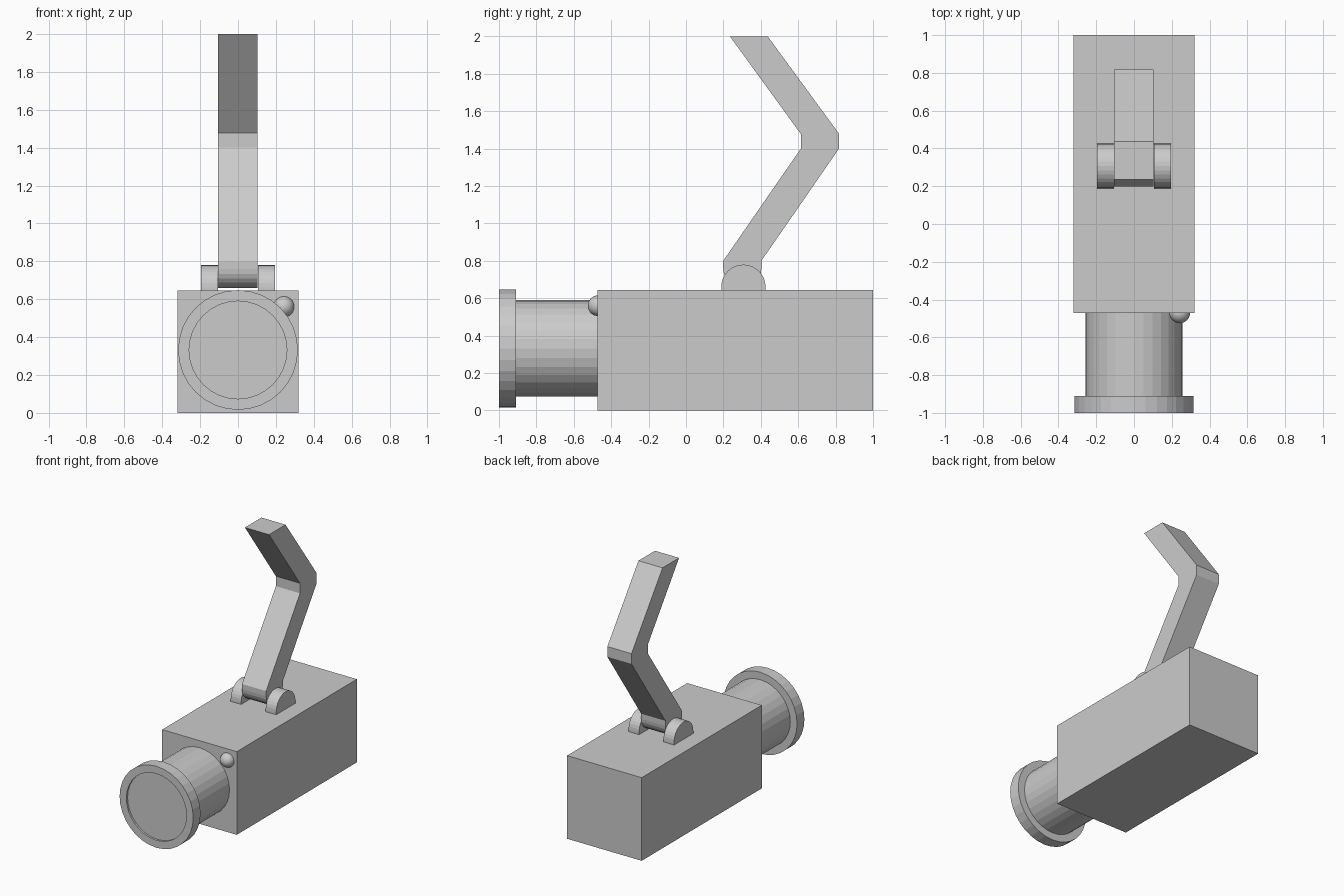
import bpy, bmesh, math
from mathutils import Vector

if "Cube" in bpy.data.objects:
    bpy.data.objects.remove(bpy.data.objects["Cube"])

grey = bpy.data.materials.new("light grey")
grey.diffuse_color = (0.6, 0.6, 0.6, 1)
grey.use_nodes = True
grey.node_tree.nodes["Principled BSDF"].inputs["Base Color"].default_value = grey.diffuse_color


def finish(name, bm):
    bmesh.ops.remove_doubles(bm, verts=bm.verts, dist=1e-5)
    bmesh.ops.recalc_face_normals(bm, faces=bm.faces)
    mesh = bpy.data.meshes.new(name)
    bm.to_mesh(mesh)
    bm.free()
    mesh.materials.append(grey)
    obj = bpy.data.objects.new(name, mesh)
    bpy.context.collection.objects.link(obj)
    return obj


def slab(name, profile, x0, x1):
    """Extrude a closed (y, z) profile from x0 to x1."""
    bm = bmesh.new()
    face = bm.faces.new([bm.verts.new((x0, y, z)) for y, z in profile])
    out = bmesh.ops.extrude_face_region(bm, geom=[face])
    moved = [g for g in out["geom"] if isinstance(g, bmesh.types.BMVert)]
    bmesh.ops.translate(bm, verts=moved, vec=(x1 - x0, 0, 0))
    return finish(name, bm)


def lathe(name, profile, z, sides=32):
    """Spin a (radius, y) profile about the y direction at height z."""
    bm = bmesh.new()
    vs = [bm.verts.new((r, y, z)) for r, y in profile]
    es = [bm.edges.new(p) for p in zip(vs, vs[1:])]
    bmesh.ops.spin(bm, geom=vs + es, cent=(0, 0, z), axis=(0, 1, 0),
                   angle=math.tau, steps=sides, use_merge=True)
    return finish(name, bm)


def arc(cy, cz, r, a0, a1, n):
    angles = [math.radians(a0 + (a1 - a0) * i / n) for i in range(n + 1)]
    return [(cy + r * math.cos(a), cz + r * math.sin(a)) for a in angles]


# Main box
slab("body", [(-0.472, 0), (1, 0), (1, 0.645), (-0.472, 0.645)], -0.32, 0.32)

# Barrel with wide front rim and slightly recessed front disc
lathe("barrel", [(0, -0.985), (0.258, -0.985), (0.258, -1), (0.316, -1),
                 (0.316, -0.91), (0.258, -0.91), (0.258, -0.46), (0, -0.46)], 0.332)

# Small round button on the front face
bm = bmesh.new()
bmesh.ops.create_uvsphere(bm, u_segments=24, v_segments=16, radius=0.055)
bmesh.ops.translate(bm, verts=bm.verts, vec=Vector((0.242, -0.47, 0.56)))
button = finish("button", bm)
for p in button.data.polygons:
    p.use_smooth = True

# Hinge lugs on both sides of the arm
lug = arc(0.307, 0.662, 0.118, 0, 180, 16) + [(0.189, 0.64), (0.425, 0.64)]
for side, label in ((-1, "left"), (1, "right")):
    slab("hinge_lug_" + label, lug, side * 0.105, side * 0.195)

# Bent arm with a rounded foot
arm = [(0.235, 2), (0.437, 2), (0.818, 1.48), (0.818, 1.40), (0.403, 0.80)]
arm += arc(0.301, 0.76, 0.102, 0, -180, 12)
arm += [(0.199, 0.80), (0.614, 1.40), (0.614, 1.478)]
slab("arm", arm, -0.105, 0.102)
